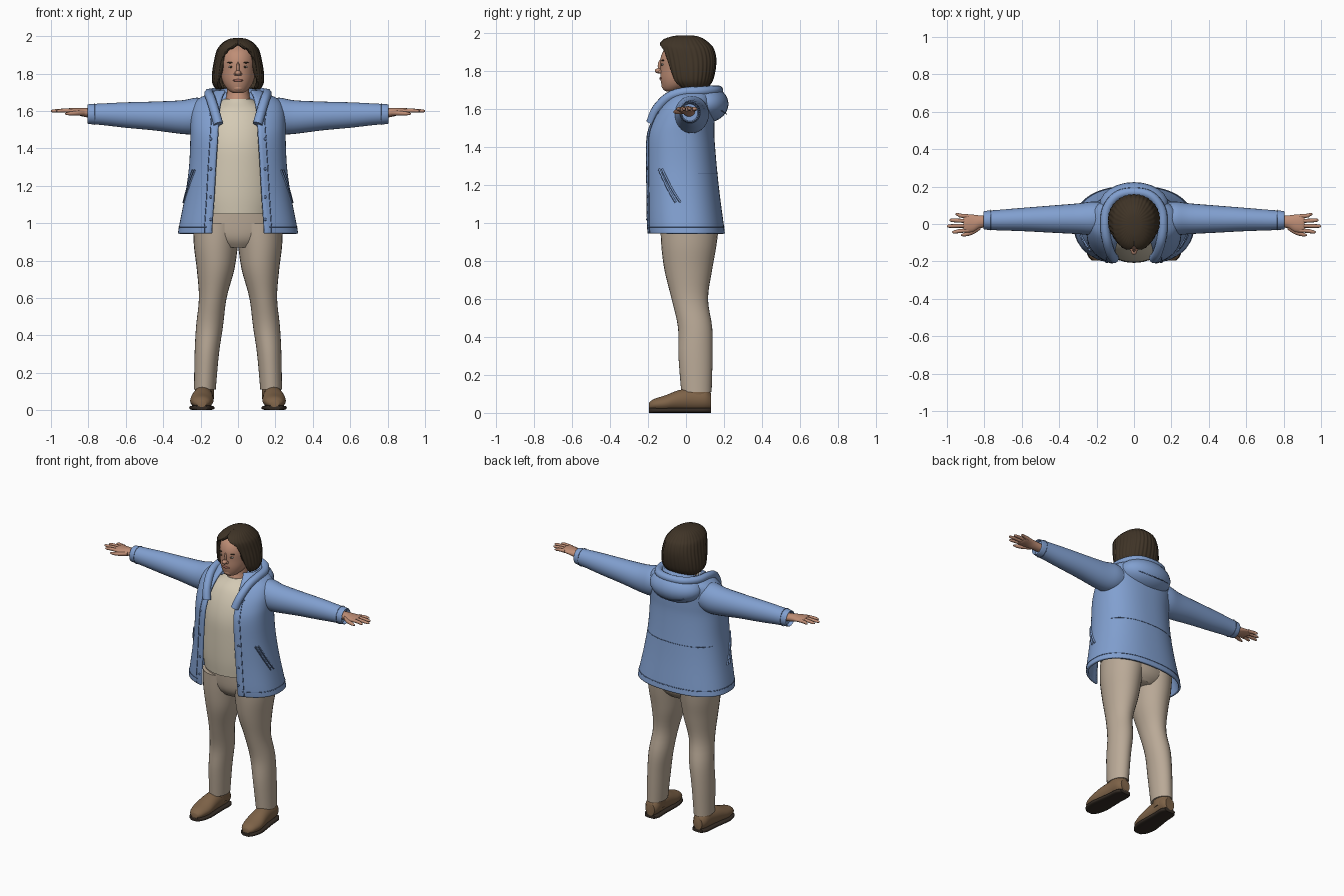
import bpy, bmesh
from math import sin, cos, asin, pi, radians

if "Cube" in bpy.data.objects:
    bpy.data.objects.remove(bpy.data.objects["Cube"])


def material(name, *rgb):
    m = bpy.data.materials.new(name)
    m.use_nodes = True
    m.diffuse_color = (*rgb, 1)
    m.node_tree.nodes["Principled BSDF"].inputs["Base Color"].default_value = (*rgb, 1)
    return m


BLUE = material("jacket blue", .22, .35, .63)
NAVY = material("seam blue", .1, .17, .34)
CREAM = material("shirt cream", .66, .59, .46)
TAN = material("trouser beige", .49, .4, .31)
SKIN = material("skin", .52, .27, .18)
LIP = material("lip", .36, .14, .11)
HAIR = material("hair brown", .05, .034, .02)
SHOE = material("shoe brown", .21, .125, .065)
SOLE = material("sole dark", .035, .025, .018)
WHITE = material("eye white", .55, .5, .45)


def power(v, p):
    return abs(v) ** p * (1 if v >= 0 else -1)


def smooth(keys, steps=4):
    # spline through the key tuples
    out, last = [], len(keys) - 1
    for i in range(last):
        p = [keys[max(0, min(last, i + k))] for k in (-1, 0, 1, 2)]
        for s in range(steps):
            u = s / steps
            out.append(tuple(
                b + .5 * u * (c - a + u * (2*a - 5*b + 4*c - d + u * (3*(b - c) + d - a)))
                for a, b, c, d in zip(*p)))
    return out + [tuple(keys[-1])]


def finish(ob, mat, angle=45):
    ob.data.materials.clear()
    ob.data.materials.append(mat)
    bpy.ops.object.select_all(action='DESELECT')
    bpy.context.view_layer.objects.active = ob
    ob.select_set(True)
    bpy.ops.object.shade_smooth_by_angle(angle=radians(angle))
    return ob


def skin(name, rows, mat, wrap=True, caps=(True, True), mirror=False, thick=0):
    bm = bmesh.new()
    grid = [[bm.verts.new(p) for p in row] for row in rows]
    n = len(rows[0])
    for lo, hi in zip(grid, grid[1:]):
        for i in range(n if wrap else n - 1):
            j = (i + 1) % n
            bm.faces.new((lo[i], lo[j], hi[j], hi[i]))
    if caps[0]:
        bm.faces.new(grid[0][::-1])
    if caps[1]:
        bm.faces.new(grid[-1])
    if wrap:
        bmesh.ops.recalc_face_normals(bm, faces=bm.faces)
    me = bpy.data.meshes.new(name)
    bm.to_mesh(me)
    bm.free()
    ob = bpy.data.objects.new(name, me)
    bpy.context.collection.objects.link(ob)
    finish(ob, mat)
    if thick:
        mod = ob.modifiers.new("thickness", 'SOLIDIFY')
        mod.thickness, mod.offset = thick, -1
    if mirror:
        ob.modifiers.new("mirror", 'MIRROR')
    return ob


def loft(name, axis, keys, mat, mirror=False, p=1, n=28, steps=4):
    # each key: position on the axis, two centre values, two radii
    rows = []
    for t, c1, c2, r1, r2 in smooth(keys, steps):
        row = []
        for i in range(n):
            a = 2 * pi * i / n
            co = [c1 + r1 * power(cos(a), p), c2 + r2 * power(sin(a), p)]
            co.insert("xyz".index(axis), t)
            row.append(co)
        rows.append(row)
    return skin(name, rows, mat, mirror=mirror)


def shell_point(key, t, p, ridge=0):
    z, w, front, back, gap = key
    k = 1 + ridge * cos(t * 34)
    return (w * k * power(sin(t), p),
            (front + back) / 2 - (back - front) / 2 * k * power(cos(t), p), z)


def start(key, p, x=None):
    x = max(key[4], 0) if x is None else x
    return asin(min(1, x / key[1]) ** (1 / p))


def shell(name, keys, mat, p, thick, n=64, cap=False, ridge=0):
    # garment or hair that is open at the front
    rows = []
    for key in smooth(keys):
        t0 = start(key, p) + .002
        rows.append([shell_point(key, t0 + (2*pi - 2*t0) * i / n, p, ridge) for i in range(n + 1)])
    return skin(name, rows, mat, False, (False, cap), thick=thick)


def tube(name, pts, r, mat):
    cu = bpy.data.curves.new(name, 'CURVE')
    cu.dimensions, cu.bevel_depth, cu.bevel_resolution, cu.use_fill_caps = '3D', r, 3, True
    sp = cu.splines.new('POLY')
    sp.points.add(len(pts) - 1)
    for q, co in zip(sp.points, pts):
        q.co = (*co, 1)
    ob = bpy.data.objects.new(name, cu)
    bpy.context.collection.objects.link(ob)
    bpy.ops.object.select_all(action='DESELECT')
    bpy.context.view_layer.objects.active = ob
    ob.select_set(True)
    bpy.ops.object.convert(target='MESH')
    return finish(bpy.context.view_layer.objects.active, mat)


def ball(name, loc, radii, mat):
    bpy.ops.mesh.primitive_uv_sphere_add(segments=24, ring_count=14, location=loc)
    ob = bpy.context.object
    ob.name, ob.scale = name, radii
    return finish(ob, mat)


# Trousers
loft("trouser_leg", "z", [(.11, .177, .055, .058, .08), (.3, .167, .05, .065, .09),
     (.45, .152, .048, .072, .09), (.6, .135, .02, .074, .096), (.75, .12, .012, .1, .125),
     (.88, .118, .015, .118, .145), (1, .11, .02, .13, .155)], TAN, True)
loft("trouser_hips", "z", [(.87, 0, .015, .13, .11), (.91, 0, .018, .2, .14),
     (.97, 0, .018, .24, .152), (1.1, 0, .01, .22, .15)], TAN)

# Shoes
foot = [(-.195, .195, .035, .025, .018), (-.17, .195, .043, .047, .03), (-.11, .194, .05, .062, .042),
        (-.04, .19, .064, .058, .055), (.03, .186, .07, .052, .06), (.1, .182, .07, .05, .058),
        (.132, .18, .06, .034, .042)]
loft("shoe", "y", foot, SHOE, True)
loft("shoe_sole", "y", [(y, x, .013, r + .005, .013) for y, x, z, r, h in foot], SOLE, True, .6)
loft("shoe_ankle", "z", [(.06, .181, .06, .052, .07), (.16, .178, .058, .05, .07)], SHOE, True)

# Shirt
loft("shirt", "z", [(1.05, 0, -.03, .2, .17), (1.15, 0, -.035, .21, .172), (1.3, 0, -.035, .205, .172),
     (1.42, 0, -.035, .2, .165), (1.52, 0, -.025, .19, .148), (1.6, 0, -.01, .16, .122),
     (1.645, 0, 0, .1, .09), (1.665, 0, .005, .075, .078)], CREAM)

# Jacket body: height, half width, front, back, opening
coat = [(.945, .322, -.215, .205, .14), (1, .312, -.22, .198, .138), (1.15, .283, -.222, .178, .128),
        (1.3, .262, -.225, .162, .12), (1.45, .255, -.22, .15, .11), (1.53, .255, -.195, .15, .105),
        (1.6, .25, -.155, .15, .1), (1.655, .225, -.11, .145, .09), (1.69, .165, -.075, .14, .08),
        (1.71, .12, -.055, .13, .07)]
P = .85
shell("jacket_body", coat, BLUE, P, .014)
dense = smooth(coat, 8)


def on_coat(z, t=None, x=None):
    key = min(dense, key=lambda k: abs(k[0] - z))
    key = (z, *key[1:])
    return shell_point(key, start(key, P, x) if t is None else t, P)


# Jacket seams, pockets and snaps
arc = [i / 40 for i in range(41)]
tube("hem_seam", [on_coat(.98, .5 + (2*pi - 1) * u) for u in arc], .0025, NAVY)
tube("back_seam", [on_coat(1.26, 2 + (2*pi - 4) * u) for u in arc], .002, NAVY)
for s, side in ((1, "left"), (-1, "right")):
    edge = [on_coat(k[0], x=k[4] + .04) for k in dense if k[0] < 1.62]
    tube(side + "_placket_seam", [(s * x, y, z) for x, y, z in edge], .0025, NAVY)
    for off in (0, .1):
        line = [on_coat(1.285 - .175 * u, 1.02 + .42 * u + off) for u in arc[::4]]
        tube(side + "_pocket_welt", [(s * x, y, z) for x, y, z in line], .006, BLUE)
        tube(side + "_pocket_line", [(s * x * 1.012, y - .003, z) for x, y, z in line], .003, NAVY)
    for z in (1.02, 1.14, 1.29, 1.45, 1.58):
        x, y, z = on_coat(z, x=.145)
        ball(side + "_snap", (s * x, y, z), (.008, .005, .008), NAVY)

# Sleeves with turned-in cuffs
loft("sleeve", "x", [(.16, .03, 1.575, .085, .085), (.22, .03, 1.573, .09, .098),
     (.3, .028, 1.567, .082, .09), (.45, .026, 1.573, .072, .077), (.6, .024, 1.578, .062, .068),
     (.72, .021, 1.582, .055, .058), (.795, .02, 1.583, .05, .053), (.8, .02, 1.583, .045, .048),
     (.78, .02, 1.583, .042, .045)], BLUE, True)
cuff = [(.765, .021 + .055 * cos(2*pi*u), 1.583 + .057 * sin(2*pi*u)) for u in arc]
for s in (1, -1):
    tube("cuff_seam", [(s * x, y, z) for x, y, z in cuff], .0015, NAVY)

# Hood and its rolled rim
ball("hood", (0, .1, 1.628), (.185, .124, .1), BLUE)
half = [(.105, -.185, 1.53), (.125, -.155, 1.6), (.145, -.09, 1.665), (.155, -.01, 1.69),
        (.145, .08, 1.695), (.09, .15, 1.7)]
rim = half + [(0, .17, 1.7)] + [(-x, y, z) for x, y, z in half[::-1]]
tube("hood_rim", smooth(rim, 6), .026, BLUE)
fold = [(.172 * cos(pi * u), .1 + .1 * sin(pi * u), 1.65 - .075 * sin(pi * u)) for u in arc]
tube("hood_seam", [(x, y + .014 * sin(pi * u), z) for (x, y, z), u in zip(fold, arc)], .0025, NAVY)

# Hands
loft("palm", "x", [(.75, .018, 1.584, .03, .026), (.82, .012, 1.592, .034, .024),
     (.86, .004, 1.597, .046, .019), (.9, .003, 1.6, .048, .015), (.912, .003, 1.6, .042, .01)], SKIN, True)
for name, y, tip in (("index", -.034, .972), ("middle", -.009, 1), ("ring", .016, .987), ("little", .041, .955)):
    loft(name + "_finger", "x", [(.885, y, 1.6, .011, .011), (.93, y * 1.1, 1.602, .0105, .0105),
         (tip - .012, y * 1.25, 1.6, .009, .008), (tip, y * 1.28, 1.599, .003, .003)], SKIN, True, n=12)
loft("thumb", "x", [(.82, -.015, 1.59, .014, .014), (.86, -.04, 1.588, .015, .013),
     (.9, -.055, 1.586, .011, .01), (.925, -.06, 1.585, .004, .004)], SKIN, True, n=14)

# Neck and head
loft("neck", "z", [(1.6, 0, 0, .085, .075), (1.66, 0, .003, .067, .073), (1.7, 0, .01, .06, .068),
     (1.78, 0, .015, .06, .066)], SKIN)
loft("head", "z", [(1.695, 0, -.075, .025, .03), (1.705, 0, -.068, .044, .052), (1.73, 0, -.045, .068, .084),
     (1.765, 0, -.025, .085, .11), (1.81, 0, -.015, .093, .12), (1.87, 0, -.01, .097, .124),
     (1.92, 0, 0, .088, .11), (1.955, 0, .01, .055, .07)], SKIN, n=40)

# Face
ball("nose_tip", (0, -.143, 1.803), (.017, .021, .014), SKIN)
ball("nose_bridge", (0, -.132, 1.828), (.009, .017, .034), SKIN)
ball("chin", (0, -.107, 1.722), (.03, .022, .018), SKIN)
ball("lips", (0, -.13, 1.763), (.027, .011, .0075), LIP)
for s, side in ((1, "left"), (-1, "right")):
    ball(side + "_nostril", (s * .013, -.134, 1.798), (.009, .013, .009), SKIN)
    ball(side + "_eye", (s * .037, -.122, 1.836), (.014, .008, .0055), WHITE)
    ball(side + "_iris", (s * .037, -.127, 1.836), (.006, .005, .0055), HAIR)
    ball(side + "_brow", (s * .038, -.121, 1.858), (.02, .009, .0035), HAIR)

# Bobbed hair with fine strands
shell("hair", [(1.715, .118, -.06, .115, .1), (1.75, .137, -.1, .14, .108), (1.81, .137, -.12, .155, .1),
      (1.87, .127, -.135, .158, .086), (1.92, .115, -.145, .145, .066), (1.945, .1, -.142, .125, .03),
      (1.97, .075, -.115, .095, 0), (1.985, .045, -.07, .06, 0), (1.99, .015, -.03, .02, 0)],
      HAIR, .92, .02, 200, True, .012)
